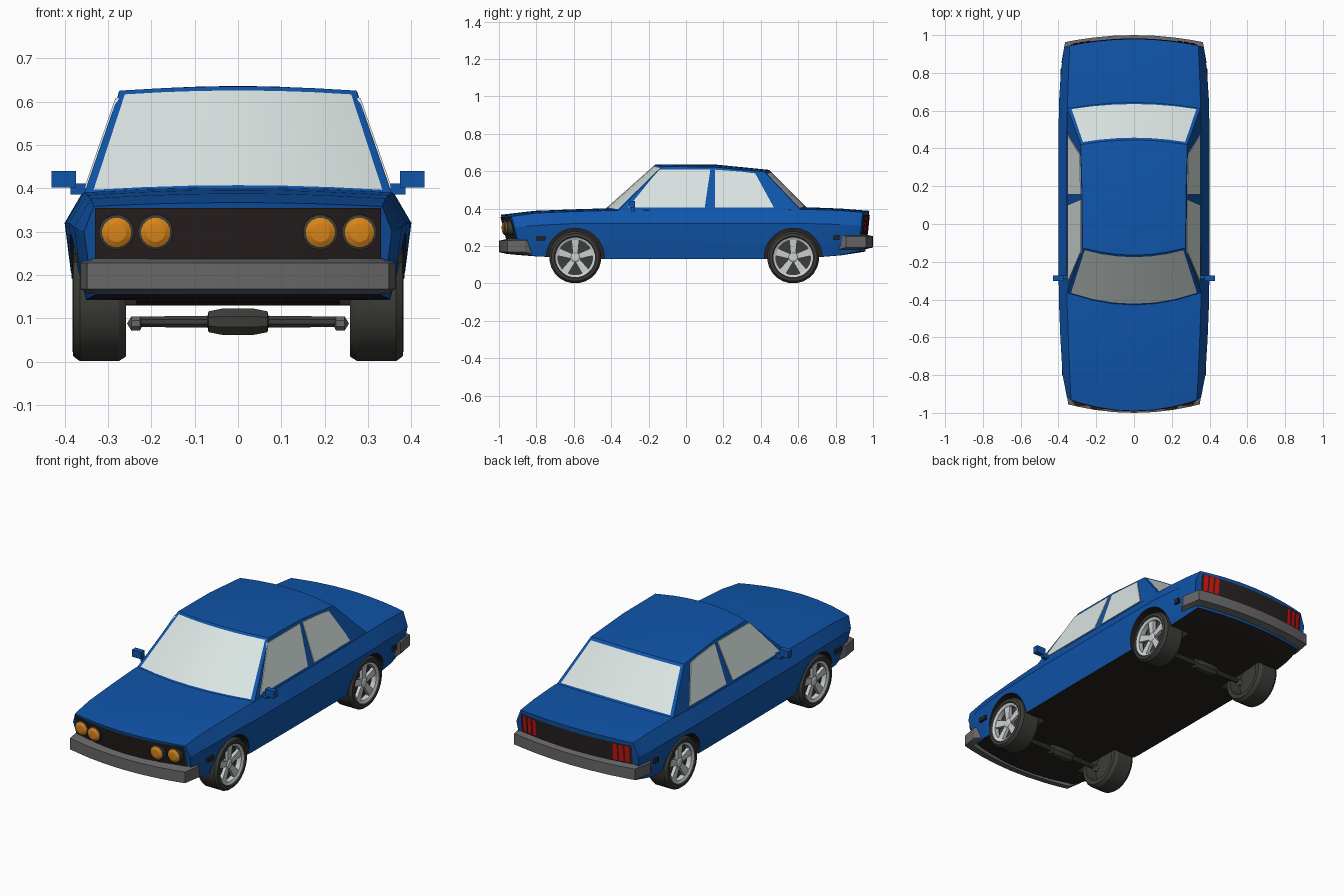
import bpy, bmesh, math
from mathutils import Vector

if "Cube" in bpy.data.objects:
    bpy.data.objects.remove(bpy.data.objects["Cube"])


def material(name, r, g, b):
    m = bpy.data.materials.new(name)
    m.diffuse_color = (r, g, b, 1)
    m.use_nodes = True
    m.node_tree.nodes["Principled BSDF"].inputs["Base Color"].default_value = m.diffuse_color
    return m


PAINT = material("blue paint", 0.005, 0.09, 0.40)
GLASS = material("pale glass", 0.70, 0.78, 0.76)
TRIM = material("black trim", 0.022, 0.016, 0.015)
BUMPER = material("bumper grey", 0.14, 0.135, 0.135)
RUBBER = material("rubber", 0.045, 0.045, 0.04)
SILVER = material("silver", 0.60, 0.63, 0.64)
AMBER = material("amber", 0.68, 0.23, 0.01)
RED = material("red", 0.65, 0.005, 0.005)


def make(name, verts, faces, mats, idx=None):
    bm = bmesh.new()
    vs = [bm.verts.new(v) for v in verts]
    for i, f in enumerate(faces):
        face = bm.faces.new([vs[k] for k in f])
        face.material_index = idx[i] if idx else 0
    bmesh.ops.remove_doubles(bm, verts=bm.verts, dist=1e-5)
    bmesh.ops.recalc_face_normals(bm, faces=bm.faces)
    me = bpy.data.meshes.new(name)
    bm.to_mesh(me)
    bm.free()
    for m in mats:
        me.materials.append(m)
    ob = bpy.data.objects.new(name, me)
    bpy.context.collection.objects.link(ob)
    return ob


def merge(parts):
    verts, faces = [], []
    for v, f in parts:
        n = len(verts)
        verts += v
        faces += [[k + n for k in g] for g in f]
    return verts, faces


def lathe(profile, centre, axis="x", sign=1, n=24, closed=False):
    """Spin (radius, offset) points round the x or y axis."""
    verts, faces = [], []
    for r, d in profile:
        for k in range(n):
            a = 2 * math.pi * (k + 0.5) / n
            p, q = r * math.cos(a), r * math.sin(a)
            off = (d * sign, p, q) if axis == "x" else (p, d * sign, q)
            verts.append(tuple(Vector(centre) + Vector(off)))
    m = len(profile)
    for j in range(m if closed else m - 1):
        a, b = j * n, (j + 1) % m * n
        faces += [[a + k, a + (k + 1) % n, b + (k + 1) % n, b + k] for k in range(n)]
    return verts, faces


BOX_FACES = [[0, 1, 3, 2], [4, 6, 7, 5], [0, 4, 5, 1], [2, 3, 7, 6], [0, 2, 6, 4], [1, 5, 7, 3]]


def box(c, s):
    return [(c[0] + i * s[0] / 2, c[1] + j * s[1] / 2, c[2] + k * s[2] / 2)
            for i in (-1, 1) for j in (-1, 1) for k in (-1, 1)], BOX_FACES


AXLES = {"front": -0.592, "rear": 0.573}
F = [-1, -0.85, -0.6, -0.3, 0, 0.3, 0.6, 0.85, 1]

# Lower body: y, belt half-width, crease half-width, centre top, edge top, crease z, bottom z, bow, rake
STATIONS = [
    (-0.935, 0.333, 0.355, 0.367, 0.358, 0.30, 0.155, -0.055, 0.25),
    (-0.80, 0.340, 0.378, 0.388, 0.376, 0.31, 0.145, -0.01, 0),
    (-0.60, 0.348, 0.390, 0.396, 0.384, 0.32, 0.135, 0, 0),
    (-0.40, 0.355, 0.398, 0.402, 0.390, 0.32, 0.13, 0, 0),
    (0.00, 0.358, 0.400, 0.404, 0.392, 0.32, 0.13, 0, 0),
    (0.45, 0.357, 0.400, 0.404, 0.392, 0.32, 0.13, 0, 0),
    (0.65, 0.352, 0.397, 0.407, 0.395, 0.32, 0.135, 0, 0),
    (0.82, 0.346, 0.386, 0.400, 0.390, 0.315, 0.15, 0.01, 0),
    (0.945, 0.340, 0.370, 0.388, 0.380, 0.31, 0.17, 0.035, -0.10),
]


def place(st, x, z):
    y, hwb, hw, zc, ze, zk, zb, bow, rake = st
    return (x, y + bow * (1 - min(1, abs(x) / hwb) ** 2) + rake * (zc - z), z)


verts, faces, idx = [], [], []
for st in STATIONS:
    y, hwb, hw, zc, ze, zk, zb, bow, rake = st
    ring = [(f * hwb, zc + (ze - zc) * f * f) for f in F]
    ring += [(hw, zk), (hw * 0.965, 0.21)]
    ring += [(f * hw * 0.92, zb) for f in reversed(F)]
    ring += [(-hw * 0.965, 0.21), (-hw, zk)]
    verts += [place(st, x, z) for x, z in ring]
N = 22
for j in range(len(STATIONS) - 1):
    for k in range(N):
        k2 = (k + 1) % N
        faces.append([j * N + k, j * N + k2, (j + 1) * N + k2, (j + 1) * N + k])
        idx.append(1 if 11 <= k < 19 else 0)
for o in (0, (len(STATIONS) - 1) * N):
    caps = [[i, i + 1, 18 - i, 19 - i] for i in range(8)] + [[8, 9, 10, 11], [0, 19, 20, 21]]
    faces += [[o + k for k in c] for c in caps]
    idx += [0] * len(caps)
body = make("body", verts, faces, [PAINT, TRIM], idx)

# Wheel arches cut out of the body
cv, cf = merge([lathe([(0, 0.235), (0.155, 0.235), (0.155, 0.5), (0, 0.5)], (0, y, 0.14), sign=s, n=32)
                for y in AXLES.values() for s in (-1, 1)])
cutter = make("arch_cutter", cv, cf, [PAINT, TRIM], [1] * len(cf))
cutter.hide_render = True
mod = body.modifiers.new("arches", "BOOLEAN")
mod.operation, mod.solver, mod.object = "DIFFERENCE", "EXACT", cutter
bpy.context.view_layer.update()
cut = bpy.data.meshes.new_from_object(body.evaluated_get(bpy.context.evaluated_depsgraph_get()))
body.modifiers.clear()
body.data = cut
bpy.data.objects.remove(cutter)

# Cabin: half-width, centre y, edge y, centre z, edge z of each cross row
def mix(a, b, t):
    return tuple(p + (q - p) * t for p, q in zip(a, b))


R0 = (0.355, -0.43, -0.365, 0.400, 0.388)
R1 = (0.273, -0.165, -0.125, 0.635, 0.625)
R2 = (0.275, 0.15, 0.15, 0.636, 0.622)
R3 = (0.282, 0.445, 0.42, 0.607, 0.596)
R4 = (0.353, 0.645, 0.615, 0.405, 0.390)
rows = [mix(R0, R1, -0.06), mix(R0, R1, 0.03), mix(R0, R1, 0.96), R1, R2, R3,
        mix(R3, R4, 0.06), mix(R3, R4, 0.95), mix(R3, R4, 1.06)]
U = [-1, -0.945, -0.63, -0.315, 0, 0.315, 0.63, 0.945, 1]
M = len(U)
verts = [(u * r[0], r[1] + (r[2] - r[1]) * u * u, r[3] + (r[4] - r[3]) * u * u) for r in rows for u in U]
faces, idx = [], []
for j in range(len(rows) - 1):
    for k in range(M - 1):
        faces.append([j * M + k, j * M + k + 1, (j + 1) * M + k + 1, (j + 1) * M + k])
        idx.append(1 if j in (1, 6) and 0 < k < M - 2 else 0)
last = (len(rows) - 1) * M
faces += [[j * M for j in range(len(rows))], [j * M + M - 1 for j in range(len(rows))],
          list(range(M)) + [last + k for k in reversed(range(M))]]
make("cabin", verts, faces, [PAINT, GLASS], idx + [0, 0, 0])

# Side windows as thin plates on the sloping cabin sides
WINDOWS = {"front": [(-0.31, 0.405), (0.10, 0.405), (0.13, 0.608), (-0.145, 0.608)],
           "rear": [(0.155, 0.405), (0.47, 0.405), (0.37, 0.588), (0.30, 0.597), (0.155, 0.608)]}
for s, side in ((-1, "left"), (1, "right")):
    for where, pts in WINDOWS.items():
        n = len(pts)
        v = [(s * (0.355 - 0.346 * (z - 0.388) + d), y, z) for d in (-0.004, 0.004) for y, z in pts]
        f = [list(range(n)), list(range(n, 2 * n))]
        f += [[k, (k + 1) % n, n + (k + 1) % n, n + k] for k in range(n)]
        make(f"{where}_window_{side}", v, f, [GLASS])


# Bowed panels on the nose and tail
def panel(name, st, half, z0, z1, lift, mat, mid=0, cols=F):
    v = []
    for f in cols:
        for z in (z0, z1):
            x, y, z = place(st, mid + f * half, z)
            v.append((x, y + math.copysign(lift, st[0]), z))
    make(name, v, [[2 * i, 2 * i + 2, 2 * i + 3, 2 * i + 1] for i in range(len(cols) - 1)], [mat])


NOSE, TAIL = STATIONS[0], STATIONS[-1]
panel("grille", NOSE, 0.330, 0.235, 0.354, 0.005, TRIM)
panel("tail_panel", TAIL, 0.335, 0.262, 0.366, 0.005, TRIM)
for s in (-1, 1):
    for k, x in enumerate((0.245, 0.278, 0.311)):
        panel(f"tail_light_{k}_{'left' if s < 0 else 'right'}", TAIL, 0.012, 0.270, 0.360, 0.010, RED, s * x, (-1, 1))
    for k, x in enumerate((0.19, 0.28)):
        side = f"{k}_{'left' if s < 0 else 'right'}"
        c = place(NOSE, s * x, 0.298)
        make(f"lamp_ring_{side}", *lathe([(0.041, -0.02), (0.041, 0.018), (0.034, 0.022), (0.034, -0.02)],
                                         c, "y", -1, 16, True), [RUBBER])
        make(f"headlight_{side}", *lathe([(0.034, 0), (0.034, 0.022), (0.022, 0.029), (0, 0.031)],
                                         c, "y", -1, 16), [AMBER])


# Wrap-round bumpers
def bumper(name, yc, ye, xe, xw, yw, z0, z1):
    plan = [(-xw, yw)] + [(f * xe, yc + (ye - yc) * f * f) for f in F] + [(xw, yw)]
    v, f = [], []
    for x, y in plan:
        inner = (x * 0.95, y * 0.955)
        v += [(*inner, z0), (x, y, z0 + 0.010), (x, y, z1 - 0.010), (*inner, z1)]
    for i in range(len(plan) - 1):
        f += [[4 * i + k, 4 * i + (k + 1) % 4, 4 * i + 4 + (k + 1) % 4, 4 * i + 4 + k] for k in range(4)]
    e = 4 * (len(plan) - 1)
    make(name, v, f + [[0, 1, 2, 3], [e, e + 1, e + 2, e + 3]], [BUMPER])


bumper("front_bumper", -1.0, -0.955, 0.348, 0.363, -0.86, 0.157, 0.238)
bumper("rear_bumper", 1.0, 0.963, 0.365, 0.384, 0.855, 0.182, 0.262)

# Wheels
TYRE = [(0, 0.018), (0.095, 0.018), (0.102, 0.05), (0.112, 0.062), (0.128, 0.060), (0.139, 0.045),
        (0.139, -0.045), (0.128, -0.062), (0.105, -0.062), (0.098, 0.0), (0, 0.0)]
LIP = [(0.093, 0.025), (0.093, 0.050), (0.106, 0.056), (0.106, 0.030)]
HUB = [(0.026, 0.015), (0.026, 0.042), (0.018, 0.047), (0, 0.047)]


def spoke(c, s, a):
    v = []
    for r, w, d in ((0.012, 0.013, 0.042), (0.097, 0.021, 0.048)):
        for t in (-w, w):
            for dx in (d - 0.018, d):
                v.append((c[0] + s * dx, c[1] + r * math.cos(a) - t * math.sin(a),
                          c[2] + r * math.sin(a) + t * math.cos(a)))
    return v, BOX_FACES


for where, y in AXLES.items():
    for s, side in ((-1, "left"), (1, "right")):
        c = (s * 0.32, y, 0.139)
        make(f"{where}_tyre_{side}", *lathe(TYRE, c, sign=s), [RUBBER])
        parts = [lathe(LIP, c, sign=s, closed=True), lathe(HUB, c, sign=s, n=12)]
        parts += [spoke(c, s, math.pi / 2 + k * 2 * math.pi / 5) for k in range(5)]
        make(f"{where}_rim_{side}", *merge(parts), [SILVER])
        make(f"{where}_joint_{side}", *lathe([(0, 0.218), (0.018, 0.226), (0.018, 0.246), (0, 0.256)],
                                             (0, y, 0.088), sign=s, n=8), [BUMPER])
    # Axle tube with its central housing
    half = [(0.033, 0.035), (0.026, 0.068), (0.015, 0.07), (0.013, 0.225), (0, 0.225)]
    make(f"{where}_axle", *lathe([(r, -d) for r, d in reversed(half)] + half, (0, y, 0.092), n=8), [RUBBER])

# Mirrors and side markers
for s, side in ((-1, "left"), (1, "right")):
    make(f"mirror_{side}", *merge([box((s * 0.402, -0.287, 0.421), (0.056, 0.03, 0.038)),
                                   box((s * 0.369, -0.282, 0.398), (0.034, 0.02, 0.026))]), [PAINT])
    make(f"front_marker_{side}", *box((s * 0.372, -0.775, 0.24), (0.018, 0.05, 0.022)), [TRIM])
    make(f"rear_marker_{side}", *box((s * 0.379, 0.805, 0.245), (0.018, 0.032, 0.026)), [TRIM])

# Smooth the gentle curves, keep creases sharp
for ob in bpy.context.collection.objects:
    ob.select_set(True)
bpy.context.view_layer.objects.active = body
bpy.ops.object.shade_smooth_by_angle(angle=math.radians(25))
